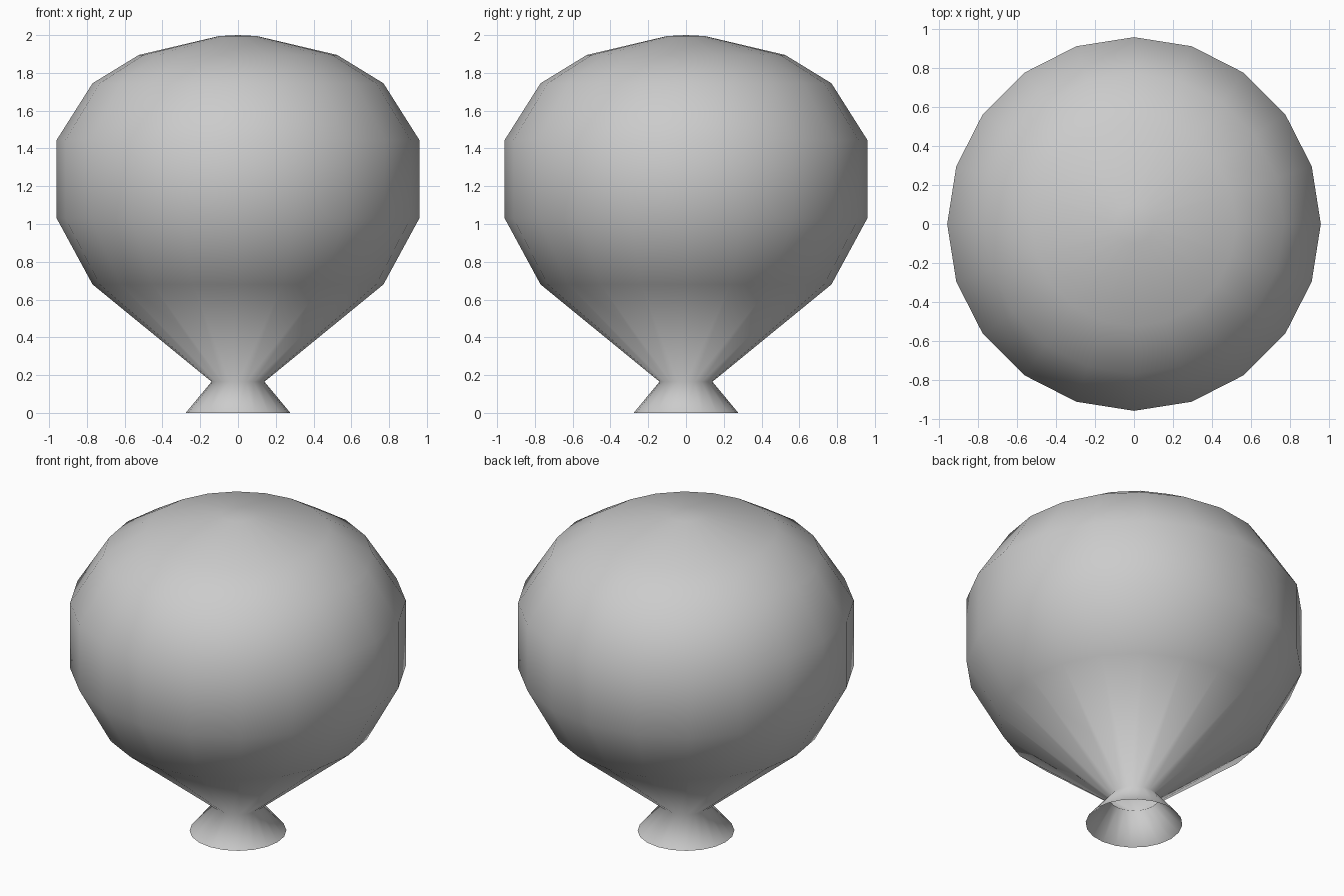
import bpy, bmesh
from math import cos, sin, tau

cube = bpy.data.objects.get("Cube")
if cube:
    bpy.data.objects.remove(cube, do_unlink=True)

SIDES = 20

# Plain grey skin
grey = bpy.data.materials.new("plain_grey")
grey.use_nodes = True
colour = (0.6, 0.6, 0.6, 1)
grey.diffuse_color = colour
grey.node_tree.nodes["Principled BSDF"].inputs["Base Color"].default_value = colour


def lathe(name, profile, top, material):
    """Spin a (radius, height) profile about z and close it at the top."""
    bm = bmesh.new()
    rings = [[bm.verts.new((r * cos(tau * i / SIDES), r * sin(tau * i / SIDES), z))
              for i in range(SIDES)] for r, z in profile]
    for low, high in zip(rings, rings[1:]):
        for i in range(SIDES):
            j = (i + 1) % SIDES
            bm.faces.new((low[i], low[j], high[j], high[i]))
    tip = bm.verts.new((0, 0, top))
    for i in range(SIDES):
        bm.faces.new((rings[-1][i], rings[-1][(i + 1) % SIDES], tip))
    for face in bm.faces:
        face.smooth = True
    mesh = bpy.data.meshes.new(name)
    bm.to_mesh(mesh)
    bm.free()
    mesh.materials.append(material)
    obj = bpy.data.objects.new(name, mesh)
    bpy.context.collection.objects.link(obj)
    return obj


# Balloon skin: open flared mouth, pinched neck, rounded body
lathe("balloon",
      [(0.277, 0), (0.14, 0.165), (0.77, 0.68), (0.96, 1.03), (0.96, 1.445),
       (0.77, 1.745), (0.525, 1.895), (0.1, 1.995)],
      2.0, grey)
